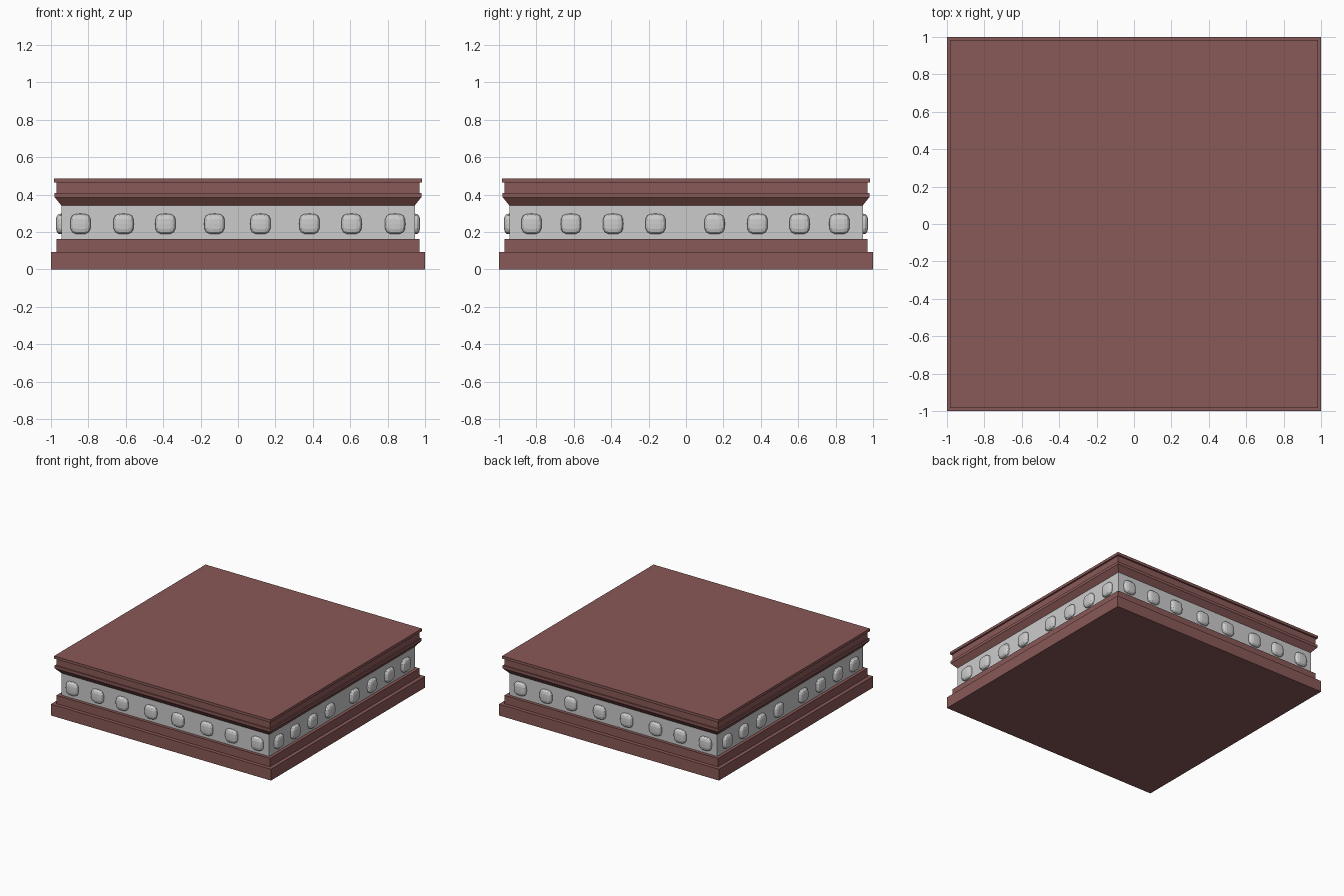
import bpy, bmesh, math
from mathutils import Matrix, Vector

if "Cube" in bpy.data.objects:
    bpy.data.objects.remove(bpy.data.objects["Cube"])

brown = bpy.data.materials.new("dark_red_brown")
brown.diffuse_color = (0.25, 0.1, 0.095, 1)
brown.use_nodes = True
brown.node_tree.nodes["Principled BSDF"].inputs["Base Color"].default_value = brown.diffuse_color


def finish(name, bm, mat=None):
    bmesh.ops.recalc_face_normals(bm, faces=bm.faces[:])
    me = bpy.data.meshes.new(name)
    bm.to_mesh(me)
    bm.free()
    ob = bpy.data.objects.new(name, me)
    bpy.context.collection.objects.link(ob)
    if mat:
        me.materials.append(mat)
    return ob


def square_stack(name, profile, mat=None):
    """Sweep a (half width, height) profile around a square and cap both ends."""
    bm = bmesh.new()
    rings = [[bm.verts.new((sx * r, sy * r, z))
              for sx, sy in ((-1, -1), (1, -1), (1, 1), (-1, 1))]
             for r, z in profile]
    for a, b in zip(rings, rings[1:]):
        for i in range(4):
            j = (i + 1) % 4
            bm.faces.new((a[i], a[j], b[j], b[i]))
    bm.faces.new(rings[0])
    bm.faces.new(rings[-1])
    return finish(name, bm, mat)


# Stepped plinth, plain band and moulded cornice
square_stack("base_plinth", [(1, 0), (1, 0.093), (0.97, 0.093), (0.97, 0.162)], brown)
square_stack("middle_band", [(0.945, 0.162), (0.945, 0.342)])
square_stack("top_cornice", [(0.945, 0.342), (0.98, 0.385), (0.98, 0.408), (0.97, 0.408),
                             (0.97, 0.465), (0.983, 0.465), (0.983, 0.487)], brown)


def add_stud(bm, turn, along):
    """Rounded, flattened cube half sunk in the band."""
    part = bmesh.new()
    bmesh.ops.create_cube(part, size=2)
    bmesh.ops.subdivide_edges(part, edges=part.edges[:], cuts=3, use_grid_fill=True)
    for v in part.verts:
        n = sum(abs(c) ** 3.2 for c in v.co) ** (1 / 3.2)
        v.co = Vector((v.co.x * 0.055, v.co.y * 0.031, v.co.z * 0.055)) / n
    part.transform(turn @ Matrix.Translation((along, -0.943, 0.243)))
    tmp = bpy.data.meshes.new("stud_tmp")
    part.to_mesh(tmp)
    part.free()
    bm.from_mesh(tmp)
    bpy.data.meshes.remove(tmp)


# Rows of studs: opposite sides share their spacing
front_x = (-0.842, -0.612, -0.388, -0.126, 0.12, 0.382, 0.607, 0.84)
side_y = (-0.826, -0.615, -0.39, -0.163, 0.153, 0.382, 0.607, 0.82)
rows = (("front_studs", 0, front_x), ("right_studs", 90, side_y),
        ("back_studs", 180, [-x for x in front_x]),
        ("left_studs", 270, [-y for y in side_y]))
for name, angle, spots in rows:
    bm = bmesh.new()
    for s in spots:
        add_stud(bm, Matrix.Rotation(math.radians(angle), 4, 'Z'), s)
    finish(name, bm)
